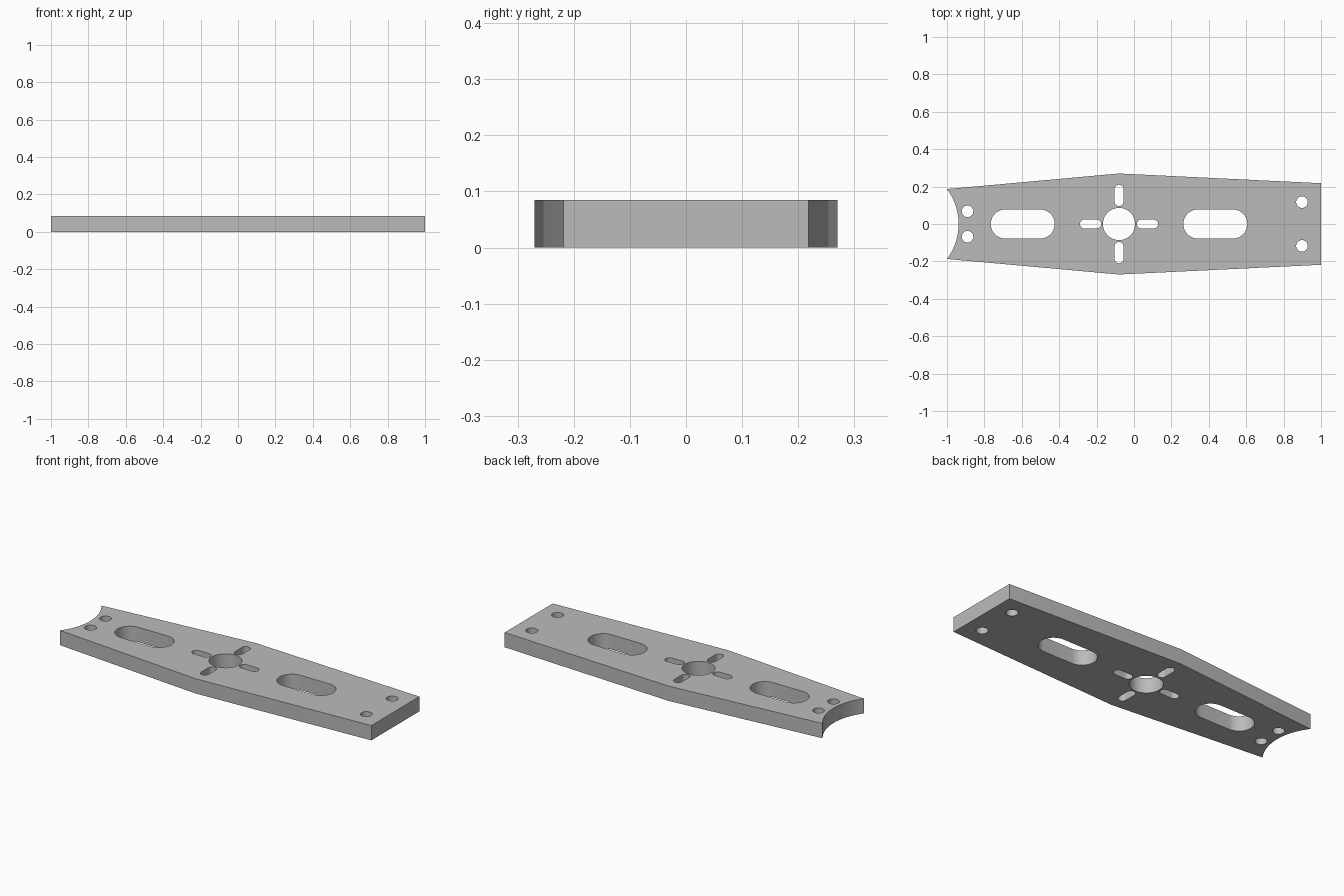
import bpy
import bmesh
from math import pi, cos, sin, asin, radians

cube = bpy.data.objects.get("Cube")
if cube:
    bpy.data.objects.remove(cube, do_unlink=True)

THICK = 0.085
HUB_X = -0.08


def arc(cx, cy, r, start, end, n):
    """Points along an arc, both ends included."""
    return [(cx + r * cos(start + (end - start) * i / n),
             cy + r * sin(start + (end - start) * i / n)) for i in range(n + 1)]


def circle(cx, cy, r, n=48):
    return arc(cx, cy, r, 0, 2 * pi, n)[:-1]


def slot(cx, cy, half_length, r, upright=False, n=20):
    """Round-ended slot along x, or along y when upright."""
    d = half_length - r
    pts = arc(d, 0, r, -pi / 2, pi / 2, n) + arc(-d, 0, r, pi / 2, 3 * pi / 2, n)
    if upright:
        pts = [(-y, x) for x, y in pts]
    return [(cx + x, cy + y) for x, y in pts]


# Outline: tapered both ways from the hub, with a concave left end
half_end, depth = 0.187, 0.062
radius = (half_end ** 2 + depth ** 2) / (2 * depth)
sweep = asin(half_end / radius)
outline = arc(-1 + depth - radius, 0, radius, sweep, -sweep, 32)
outline += [(HUB_X, -0.27), (1, -0.218), (1, 0.218), (HUB_X, 0.27)]

# Openings: hub bore, large slots, hub slots and end bolt holes
loops = [outline, circle(HUB_X, 0, 0.086, 64)]
loops += [slot(x, 0, 0.171, 0.078) for x in (-0.595, 0.435)]
for side in (-1, 1):
    loops.append(slot(HUB_X + side * 0.152, 0, 0.057, 0.024))
    loops.append(slot(HUB_X, side * 0.153, 0.057, 0.024, upright=True))
    loops.append(circle(-0.89, side * 0.068, 0.031))
    loops.append(circle(0.898, side * 0.117, 0.031))

# Fill the profile and extrude it into a plate
bm = bmesh.new()
for pts in loops:
    verts = [bm.verts.new((x, y, 0)) for x, y in pts]
    for a, b in zip(verts, verts[1:] + verts[:1]):
        bm.edges.new((a, b))
bmesh.ops.triangle_fill(bm, edges=bm.edges[:], use_beauty=True, normal=(0, 0, 1))
result = bmesh.ops.extrude_face_region(bm, geom=bm.faces[:])
top = [v for v in result["geom"] if isinstance(v, bmesh.types.BMVert)]
bmesh.ops.translate(bm, verts=top, vec=(0, 0, THICK))
bmesh.ops.recalc_face_normals(bm, faces=bm.faces[:])
mesh = bpy.data.meshes.new("mounting_plate")
bm.to_mesh(mesh)
bm.free()

# Grey metal
grey = bpy.data.materials.new("plain_grey")
grey.use_nodes = True
colour = (0.5, 0.5, 0.5, 1)
grey.diffuse_color = colour
grey.node_tree.nodes["Principled BSDF"].inputs["Base Color"].default_value = colour
mesh.materials.append(grey)

plate = bpy.data.objects.new("mounting_plate", mesh)
bpy.context.collection.objects.link(plate)
bpy.ops.object.select_all(action="DESELECT")
plate.select_set(True)
bpy.context.view_layer.objects.active = plate
bpy.ops.object.shade_smooth_by_angle(angle=radians(30))
